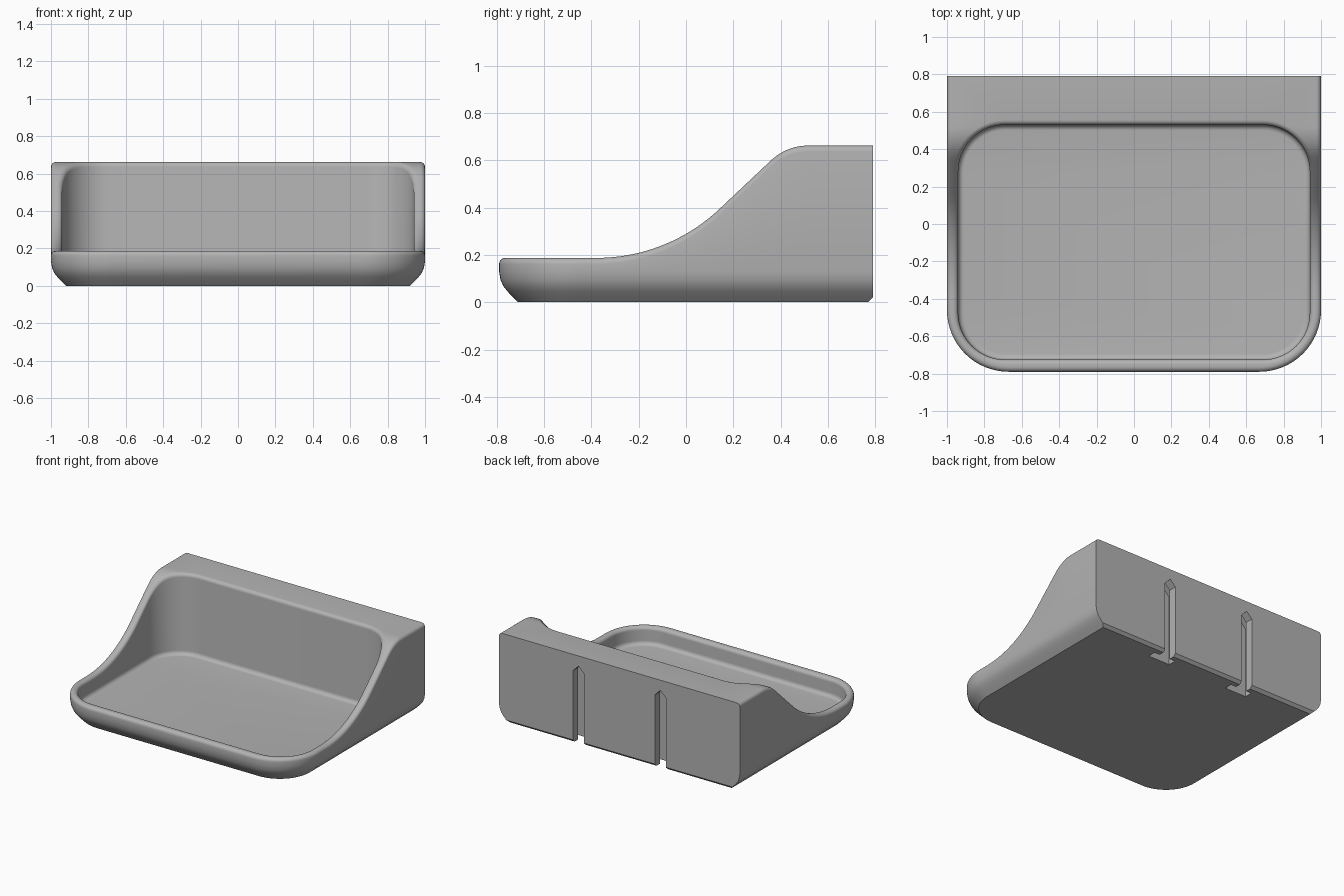
import bpy, bmesh
from math import sin, cos, pi, radians, sqrt

if "Cube" in bpy.data.objects:
    bpy.data.objects.remove(bpy.data.objects["Cube"], do_unlink=True)

BACK, FLOOR = 0.79, 0.055
RIM, COVE = 0.026, 0.03          # rim rounding and floor cove radii
FRONT_Z, BACK_Z = 0.187, 0.662


def rim_height(y):
    """Side profile: flat lip, hollow curve, straight slope, rounded shoulder."""
    y0, ya, yb, yc, r1, r2 = -0.38, 0.13, 0.36, 0.515, 0.76, 0.225
    low = FRONT_Z + r1 - sqrt(r1 ** 2 - (ya - y0) ** 2)
    high = BACK_Z - r2 + sqrt(r2 ** 2 - (yc - yb) ** 2)
    if y < y0:
        return FRONT_Z
    if y < ya:
        return FRONT_Z + r1 - sqrt(r1 ** 2 - (y - y0) ** 2)
    if y < yb:
        return low + (high - low) * (y - ya) / (yb - ya)
    if y < yc:
        return BACK_Z - r2 + sqrt(r2 ** 2 - (yc - y) ** 2)
    return BACK_Z


def half_outline():
    """Paired stations: outer point, outer normal, inner point, inner normal."""
    out = [((0, -BACK), (0, -1), (0, -0.725), (0, -1))]
    for i in range(17):                              # front corner
        a = radians(-90 + 90 * i / 16)
        n = (cos(a), sin(a))
        out.append(((0.67 + 0.33 * n[0], -0.46 + 0.33 * n[1]), n,
                    (0.69 + 0.25 * n[0], -0.475 + 0.25 * n[1]), n))
    for i in range(1, 28):                           # side wall
        y = -0.46 + 0.74 * i / 28
        out.append(((1, y), (1, 0), (0.94, y), (1, 0)))
    for i in range(17):                              # rear cavity corner
        a = radians(90 * i / 16)
        n = (cos(a), sin(a))
        p = (0.69 + 0.25 * n[0], 0.28 + 0.25 * n[1])
        out.append(((1, p[1] + RIM * n[1]), (1, 0), p, n))
    end = ((0.69, 0.53), (0, 1))
    out.append(((1, BACK), (1, 1), *end))            # square back corner
    out.append(((0.69, BACK), (0, 1), *end))
    out.append(((0, BACK), (0, 1), (0, 0.53), (0, 1)))
    return out


half = half_outline()
flip = lambda p: (-p[0], p[1])
stations = half + [tuple(flip(p) for p in s) for s in reversed(half[1:-1])]


def outer_ring(inset, back_inset, z=None, drop=0):
    ring = []
    for (x, y), (nx, ny), _, _ in stations:
        h = rim_height(y) - drop if z is None else z
        ring.append((x - nx * inset,
                     y - ny * (back_inset if ny > 0 else inset), h))
    return ring


def inner_ring(grow, z=None, drop=0):
    ring = []
    for _, _, (x, y), (nx, ny) in stations:
        px, py = x + nx * grow, y + ny * grow
        ring.append((px, py, rim_height(py) - drop if z is None else z))
    return ring


# Rings run from the underside, up the outside, over the rim, down to the floor
rings = [outer_ring(d, b, z) for d, b, z in (
    (0.08, 0.02, 0), (0.06, 0, 0.02), (0.035, 0, 0.046), (0.018, 0, 0.068),
    (0.006, 0, 0.095), (0, 0, 0.13))]
STEPS = 6
arc = [pi / 2 * k / STEPS for k in range(STEPS + 1)]
rings += [outer_ring(RIM * (1 - cos(t)), 0, drop=RIM * (1 - sin(t))) for t in arc]
rings += [inner_ring(RIM * (1 - sin(t)), drop=RIM * (1 - cos(t))) for t in arc]
rings += [inner_ring(-COVE * (1 - cos(t)), z=FLOOR + COVE * (1 - sin(t))) for t in arc]


def add_object(name, bm):
    bmesh.ops.remove_doubles(bm, verts=bm.verts, dist=1e-5)
    bmesh.ops.recalc_face_normals(bm, faces=bm.faces)
    mesh = bpy.data.meshes.new(name)
    bm.to_mesh(mesh)
    bm.free()
    obj = bpy.data.objects.new(name, mesh)
    bpy.context.collection.objects.link(obj)
    return obj


# Tray body
bm = bmesh.new()
loops = [[bm.verts.new(p) for p in ring] for ring in rings]
count = len(stations)
for a, b in zip(loops, loops[1:]):
    for i in range(count):
        j = (i + 1) % count
        bm.faces.new((a[i], a[j], b[j], b[i]))
bm.faces.new(loops[0][::-1])
bm.faces.new(loops[-1])
tray = add_object("tray", bm)


def slot_cutter(name, x, half_width, y_in, y_out, shoulder):
    """Upright slot with a pitched top."""
    bm = bmesh.new()
    w = half_width
    shape = [(x - w, -0.1), (x + w, -0.1), (x + w, shoulder),
             (x, shoulder + w), (x - w, shoulder)]
    face = bm.faces.new([bm.verts.new((px, y_in, pz)) for px, pz in shape])
    grown = bmesh.ops.extrude_face_region(bm, geom=[face])["geom"]
    bmesh.ops.translate(bm, vec=(0, y_out - y_in, 0),
                        verts=[v for v in grown if isinstance(v, bmesh.types.BMVert)])
    return add_object(name, bm)


# Two T-shaped hanging slots, open at the bottom of the back
bpy.context.view_layer.objects.active = tray
tray.select_set(True)
for x in (-0.34, 0.34):
    for cutter in (slot_cutter("slot_neck", x, 0.045, BACK - 0.08, BACK + 0.1, 0.54),
                   slot_cutter("slot_head", x, 0.09, BACK - 0.12, BACK - 0.06, 0.53)):
        cutter.hide_render = True
        cut = tray.modifiers.new("slot", "BOOLEAN")
        cut.operation, cut.solver, cut.object = "DIFFERENCE", "EXACT", cutter
        bpy.ops.object.modifier_apply(modifier=cut.name)
        bpy.data.objects.remove(cutter, do_unlink=True)

# Single grey plastic
grey = bpy.data.materials.new("grey plastic")
grey.use_nodes = True
colour = (0.45, 0.45, 0.45, 1)
grey.diffuse_color = colour
grey.node_tree.nodes["Principled BSDF"].inputs["Base Color"].default_value = colour
tray.data.materials.clear()
tray.data.materials.append(grey)
bpy.ops.object.shade_smooth_by_angle(angle=radians(30))
